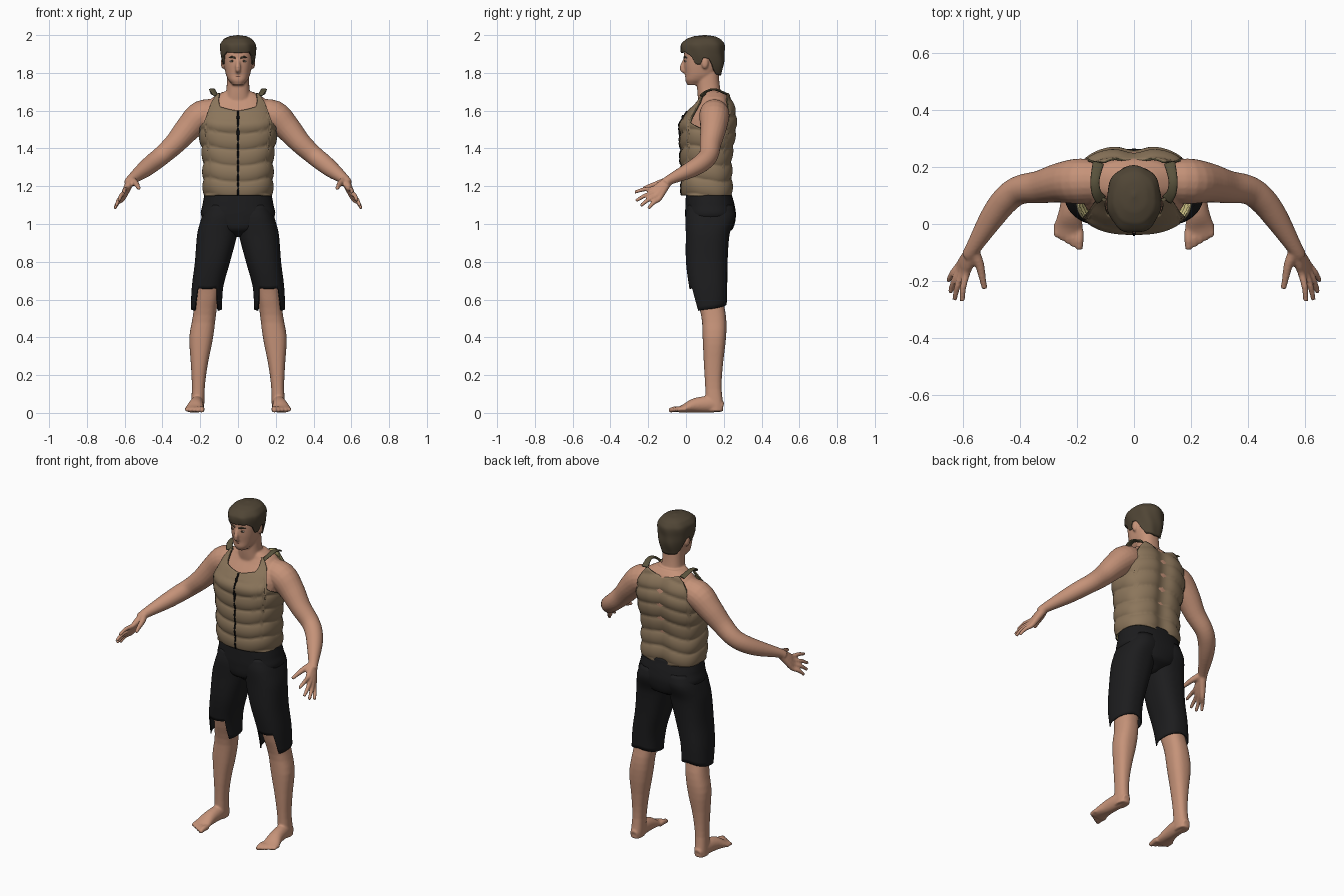
import bpy, bmesh, math
from mathutils import Vector

if "Cube" in bpy.data.objects:
    bpy.data.objects.remove(bpy.data.objects["Cube"])


def material(name, r, g, b):
    mat = bpy.data.materials.new(name)
    mat.use_nodes = True
    mat.diffuse_color = (r, g, b, 1)
    mat.node_tree.nodes["Principled BSDF"].inputs["Base Color"].default_value = (r, g, b, 1)
    return mat


skin = material("skin", .56, .29, .19)
tan = material("vest tan", .26, .18, .105)
lining = material("pale lining", .68, .6, .26)
trim = material("olive trim", .1, .085, .045)
black = material("shorts black", .012, .012, .013)
zip_black = material("zip black", .004, .004, .004)
brown = material("hair brown", .08, .06, .036)
white = material("eye white", .6, .52, .45)
lip = material("lip", .36, .15, .1)


def finish(bm, name, *mats):
    mesh = bpy.data.meshes.new(name)
    for f in bm.faces:
        f.smooth = True
    bm.to_mesh(mesh)
    bm.free()
    obj = bpy.data.objects.new(name, mesh)
    bpy.context.collection.objects.link(obj)
    for m in mats:
        mesh.materials.append(m)
    return obj


def catmull(a, b, c, d, t):
    return tuple(.5 * (2 * q + (r - p) * t + (2 * p - 5 * q + 4 * r - s) * t * t
                       + (3 * q - p - 3 * r + s) * t ** 3) for p, q, r, s in zip(a, b, c, d))


def spline(rows, i, t):
    last = len(rows) - 1
    return catmull(rows[max(i - 1, 0)], rows[i], rows[i + 1], rows[min(i + 2, last)], t)


def stitch(bm, rings, caps):
    """Join equal rings of points into a skin of quads."""
    grid = [[bm.verts.new(p) for p in ring] for ring in rings]
    n = len(grid[0])
    for lo, hi in zip(grid, grid[1:]):
        for i in range(n):
            k = (i + 1) % n
            bm.faces.new((lo[i], lo[k], hi[k], hi[i]))
    if caps[0]:
        bm.faces.new(grid[0][::-1])
    if caps[1]:
        bm.faces.new(grid[-1])


def tube(bm, rows, side=1, n=20, steps=4):
    """Closed limb along a path of (x, y, z, half width, half height)."""
    rows = [tuple(r) if len(r) > 4 else (*r, r[3]) for r in rows]
    path = [spline(rows, i, k / steps) for i in range(len(rows) - 1) for k in range(steps)]
    path.append(rows[-1])
    rings = []
    for i, r in enumerate(path):
        d = Vector(path[min(i + 1, len(path) - 1)][:3]) - Vector(path[max(i - 1, 0)][:3])
        u = d.cross((0, 0, 1)).normalized()
        v = u.cross(d).normalized()
        ring = []
        for j in range(n):
            a = math.tau * j / n
            p = Vector(r[:3]) + u * r[3] * math.cos(a) + v * r[4] * math.sin(a)
            ring.append((p.x * side, p.y, p.z))
        rings.append(ring)
    stitch(bm, rings, (True, True))


def section(rows, a, z, power=2.4):
    """Point at angle a (0 faces front) and height z of a stack of ovals."""
    i = 0
    while i < len(rows) - 2 and z > rows[i + 1][2]:
        i += 1
    t = min(max((z - rows[i][2]) / (rows[i + 1][2] - rows[i][2]), 0), 1)
    x, y, _, rx, ry = spline(rows, i, t)
    s, c = math.sin(a), -math.cos(a)
    e = 2 / power
    return Vector((x + rx * math.copysign(abs(s) ** e, s), y + ry * math.copysign(abs(c) ** e, c), z))


def by_angle(keys, a):
    """Height read from (degrees from front, height) keys, same on both sides."""
    d = abs((math.degrees(a) + 180) % 360 - 180)
    for (d0, z0), (d1, z1) in zip(keys, keys[1:]):
        if d <= d1:
            return z0 + (z1 - z0) * (d - d0) / (d1 - d0)
    return keys[-1][1]


def shell(bm, point, bottom, top, n=32, m=24, caps=(False, False), side=1, ease=False):
    rings = []
    for j in range(m + 1):
        t = math.sin(j / m * math.pi / 2) if ease else j / m
        ring = []
        for i in range(n):
            a = math.tau * i / n
            p = point(a, bottom(a) + (top(a) - bottom(a)) * t)
            ring.append((p.x * side, p.y, p.z))
        rings.append(ring)
    stitch(bm, rings, caps)


def solid(bm, rows, side=1):
    shell(bm, lambda a, z: section(rows, a, z), lambda a: rows[0][2], lambda a: rows[-1][2],
          caps=(True, True), side=side)


def ball(bm, centre, size):
    made = bmesh.ops.create_uvsphere(bm, u_segments=16, v_segments=10, radius=1)["verts"]
    for v in made:
        v.co = Vector(c + s * q for c, s, q in zip(centre, size, v.co))


def thicken(obj, depth, inner=0, rim=0):
    mod = obj.modifiers.new("thickness", "SOLIDIFY")
    mod.thickness, mod.offset = depth, -1
    mod.material_offset, mod.material_offset_rim = inner, rim


# Body: trunk, neck and head
bm = bmesh.new()
solid(bm, [(0, .12, 1, .16, .1), (0, .12, 1.15, .165, .105), (0, .115, 1.3, .16, .11),
           (0, .12, 1.45, .18, .125), (0, .13, 1.55, .19, .125), (0, .145, 1.62, .18, .1),
           (0, .15, 1.67, .135, .075), (0, .14, 1.7, .08, .06)])
solid(bm, [(0, .14, 1.6, .085, .07), (0, .122, 1.7, .063, .062), (0, .115, 1.8, .058, .058)])
solid(bm, [(0, .045, 1.735, .028, .038), (0, .06, 1.76, .05, .064), (0, .076, 1.79, .064, .08),
           (0, .086, 1.84, .074, .096), (0, .09, 1.9, .078, .1), (0, .095, 1.95, .073, .095),
           (0, .1, 1.985, .04, .06)])
tube(bm, [(0, 0, 1.88, .009), (0, -.014, 1.85, .011), (0, -.021, 1.822, .014), (0, -.004, 1.806, .012)])

# Body: limbs, one side after the other
for side in (1, -1):
    ball(bm, (.08 * side, .1, 1.853), (.011, .019, .032))
    tube(bm, [(.1, .15, 1.59, .07), (.19, .15, 1.575, .08), (.26, .145, 1.51, .07),
              (.33, .13, 1.43, .058), (.4, .12, 1.365, .051), (.45, .085, 1.325, .049),
              (.5, .02, 1.285, .043), (.565, -.085, 1.235, .027), (.58, -.11, 1.215, .026)], side)
    wrist = Vector((.566, -.09, 1.232))
    fingers = [((.588, -.172, 1.187), (.603, -.272, 1.168)), ((.601, -.17, 1.166), (.63, -.266, 1.122)),
               ((.61, -.16, 1.148), (.645, -.24, 1.096)), ((.613, -.145, 1.131), (.652, -.2, 1.082))]
    for knuckle, tip in fingers:
        k, t = Vector(knuckle), Vector(tip)
        bend = k.lerp(t, .5) + Vector((.004, 0, .006))
        tube(bm, [(*wrist, .023), (*wrist.lerp(k, .6), .019), (*k, .014), (*bend, .0115), (*t, .009)], side, 12)
    tube(bm, [(*wrist, .022), (.543, -.14, 1.217, .017), (.533, -.185, 1.203, .013),
              (.524, -.228, 1.188, .01)], side, 12)
    solid(bm, [(.215, .155, .008, .033, .043), (.213, .15, .05, .035, .046), (.21, .145, .13, .034, .043),
               (.205, .145, .25, .044, .05), (.195, .15, .4, .063, .062), (.18, .148, .5, .061, .065),
               (.165, .128, .6, .062, .07), (.14, .11, .75, .075, .085), (.1, .12, .95, .09, .1)], side)
    tube(bm, [(.214, .195, .03, .024, .026), (.215, .14, .045, .035, .044), (.222, .05, .04, .04, .039),
              (.23, -.01, .023, .05, .022), (.232, -.042, .016, .05, .015)], side)
    for i in range(5):
        x = .192 + .02 * i
        size = .016 - .0015 * i
        tube(bm, [(x, -.02 + .005 * i, .018, size), (x, -.055 + .006 * i, .02, size),
                  (x, -.09 + .011 * i, .012, size * .75)], side, 12)
bmesh.ops.recalc_face_normals(bm, faces=bm.faces)
body = finish(bm, "body", skin)
remesh = body.modifiers.new("fuse", "REMESH")
remesh.mode, remesh.voxel_size, remesh.use_smooth_shade = "VOXEL", .0055, True
relax = body.modifiers.new("relax", "SMOOTH")
relax.factor, relax.iterations = .5, 5

# Vest: quilted shell with neckline and armholes
vest_rows = [(0, .115, 1.15, .176, .13), (0, .11, 1.25, .179, .132), (0, .11, 1.35, .18, .132),
             (0, .116, 1.45, .195, .14), (0, .12, 1.53, .202, .145), (0, .137, 1.6, .19, .123),
             (0, .15, 1.66, .165, .09), (0, .15, 1.71, .13, .07)]


def vest_point(a, z):
    p = section(vest_rows, a, z, 2.6)
    puff = abs(math.sin(math.pi * (z - 1.15 + .012 * math.cos(3 * a)) / .085)) ** .6
    out = Vector((math.sin(a), -math.cos(a), 0))
    p += out * (.011 * puff if z < 1.56 or p.y > .15 else .006)
    if p.y > .15:
        p.y -= .018 * math.exp(-(p.x / .045) ** 2)
    return p


vest_top = [(0, 1.6), (25, 1.622), (36, 1.69), (46, 1.69), (49, 1.62), (53, 1.54), (90, 1.49),
            (122, 1.53), (132, 1.66), (140, 1.695), (150, 1.69), (180, 1.665)]
bm = bmesh.new()
shell(bm, vest_point, lambda a: 1.15, lambda a: by_angle(vest_top, a), n=120, m=60)
thicken(finish(bm, "vest", tan, lining, trim), .008, 1, 2)

# Vest: shoulder straps and front zip
bm = bmesh.new()
for side in (1, -1):
    tube(bm, [(.115, .085, 1.68, .02, .006), (.132, .11, 1.703, .017, .006),
              (.137, .155, 1.712, .016, .006), (.125, .215, 1.688, .02, .006)], side, 12)
bmesh.ops.recalc_face_normals(bm, faces=bm.faces)
finish(bm, "shoulder_straps", trim)
bm = bmesh.new()
track = [vest_point(0, 1.152 + .0111 * i) for i in range(41)]
tube(bm, [(*p, .005) for p in track], 1, 8, 1)
ball(bm, track[30], (.009, .008, .022))
ball(bm, track[37], (.008, .008, .016))
finish(bm, "zip", zip_black)

# Shorts: seat and two legs with a notched hem
seat_rows = [(0, .12, .93, .02, .06), (0, .125, .97, .12, .12), (0, .13, 1.04, .193, .134),
             (0, .127, 1.1, .188, .13), (0, .12, 1.17, .176, .12)]
bm = bmesh.new()
solid(bm, seat_rows)
finish(bm, "shorts_seat", black)
leg_rows = [(.167, .13, .52, .083, .084), (.162, .118, .66, .083, .1), (.135, .11, .8, .093, .11),
            (.11, .115, .95, .106, .116), (.092, .13, 1.04, .1, .132), (.08, .13, 1.1, .09, .12)]
hem = [(0, .655), (36, .66), (42, .54), (90, .55), (180, .575)]
bm = bmesh.new()
shell(bm, lambda a, z: section(leg_rows, a, z), lambda a: by_angle(hem, a), lambda a: 1.1, n=64)
legs = finish(bm, "shorts_legs", black)
thicken(legs, .006)
legs.modifiers.new("mirror", "MIRROR")

# Hair: cap with a fringe, sideburns and a low nape
hair_rows = [(0, .1, 1.78, .07, .085), (0, .095, 1.85, .084, .107), (0, .088, 1.9, .093, .114),
             (0, .087, 1.95, .094, .116), (0, .092, 1.98, .074, .09), (0, .097, 1.994, .045, .055),
             (0, .1, 2, .006, .008)]
hairline = [(0, 1.905), (40, 1.91), (58, 1.89), (68, 1.845), (82, 1.845), (90, 1.88), (104, 1.875),
            (118, 1.82), (135, 1.792), (180, 1.785)]


def hair_point(a, z):
    p = section(hair_rows, a, z, 2.2)
    lock = 1 + .02 * math.sin(7 * a + 25 * z) * min(1, (2 - z) * 20)
    return Vector((p.x * lock, .09 + (p.y - .09) * lock, z))


bm = bmesh.new()
shell(bm, hair_point, lambda a: by_angle(hairline, a), lambda a: 2, n=80, m=30, caps=(False, True), ease=True)
thicken(finish(bm, "hair", brown), .012)

# Face: eyes, irises, brows and mouth
eyes, dark, mouth = bmesh.new(), bmesh.new(), bmesh.new()
for side in (1, -1):
    ball(eyes, (.031 * side, .002, 1.862), (.013, .01, .006))
    ball(dark, (.031 * side, -.005, 1.863), (.0055, .005, .0055))
    tube(dark, [(.013, -.01, 1.878, .004), (.03, -.007, 1.884, .005), (.048, .005, 1.88, .003)], side, 8)
ball(mouth, (0, .002, 1.782), (.021, .007, .0055))
bmesh.ops.recalc_face_normals(dark, faces=dark.faces)
finish(eyes, "eyes", white)
finish(dark, "irises_and_brows", brown)
finish(mouth, "mouth", lip)
